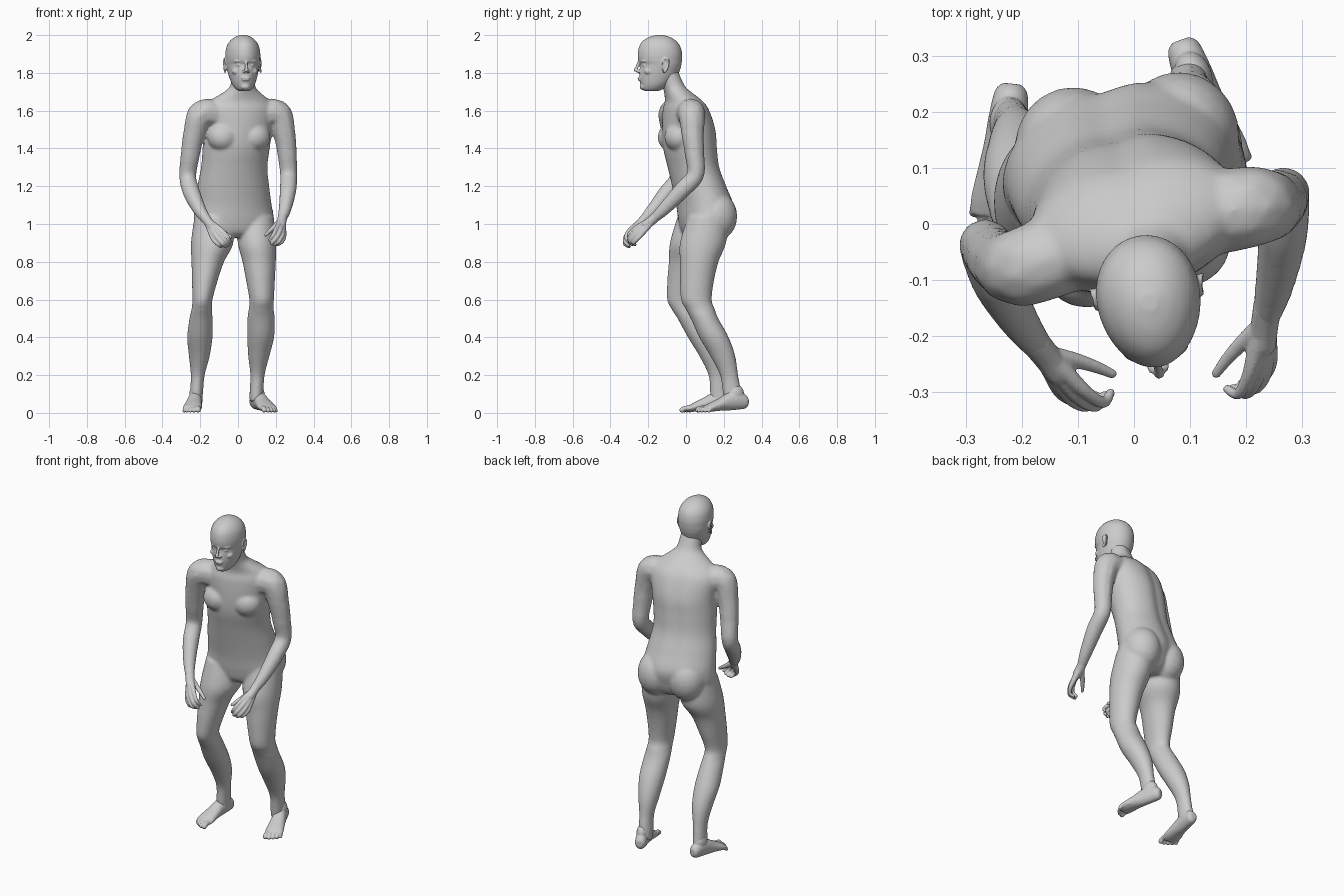
import bpy, bmesh, math
from mathutils import Vector, Matrix

skin = bpy.data.materials.new("plain_grey")
skin.diffuse_color = (0.6, 0.6, 0.6, 1)


def spline(rows, steps):
    """Smoothly interpolate rows of numbers (Catmull-Rom)."""
    p = [rows[0]] + list(rows) + [rows[-1]]
    out = []
    for i in range(1, len(p) - 2):
        for k in range(steps):
            t = k / steps
            out.append([0.5 * (2 * b + (c - a) * t + (2 * a - 5 * b + 4 * c - d) * t * t
                               + (3 * b - a - 3 * c + d) * t ** 3)
                        for a, b, c, d in zip(*p[i - 1:i + 3])])
    return out + [list(rows[-1])]


def loft(bm, rows, yaw=0, taper=0, groove=0, mat=Matrix(), n=40):
    """Stack of ellipses; each row is x, y, z, half width, half depth."""
    rings, cy, sy = [], math.cos(yaw), math.sin(yaw)
    for x, y, z, a, b in spline(rows, 6):
        ring = []
        for i in range(n):
            c, s = math.cos(math.tau * i / n), math.sin(math.tau * i / n)
            u = a * c * (1 + taper * s)
            v = b * s * (1 - (groove * math.exp(-(c / 0.2) ** 2) if s > 0 else 0))
            ring.append(bm.verts.new(mat @ Vector((x + u * cy - v * sy, y + u * sy + v * cy, z))))
        rings.append(ring)
    for r, q in zip(rings, rings[1:]):
        for i in range(n):
            j = (i + 1) % n
            bm.faces.new((r[i], r[j], q[j], q[i]))
    bm.faces.new(rings[0][::-1])
    bm.faces.new(rings[-1])


def ball(bm, pos, size, yaw=0):
    m = Matrix.Translation(pos) @ Matrix.Rotation(yaw, 4, 'Z') @ Matrix.Diagonal((*size, 1))
    bmesh.ops.create_icosphere(bm, subdivisions=3, radius=1, matrix=m)


def chain(bm, pts, steps=8):
    """Round limb through rows of x, y, z, radius."""
    for x, y, z, r in spline(pts, steps):
        bmesh.ops.create_icosphere(bm, subdivisions=2, radius=r, matrix=Matrix.Translation((x, y, z)))


def finish(bm, name, voxel, smooth, mat=Matrix()):
    """Fuse the overlapping pieces into one smooth skin."""
    bmesh.ops.transform(bm, matrix=mat, verts=bm.verts)
    bmesh.ops.recalc_face_normals(bm, faces=bm.faces)
    me = bpy.data.meshes.new(name)
    bm.to_mesh(me)
    bm.free()
    ob = bpy.data.objects.new(name, me)
    bpy.context.collection.objects.link(ob)
    rm = ob.modifiers.new("fuse", 'REMESH')
    rm.mode, rm.voxel_size, rm.use_smooth_shade = 'VOXEL', voxel, True
    sm = ob.modifiers.new("soften", 'SMOOTH')
    sm.factor, sm.iterations = 0.5, smooth
    bpy.context.view_layer.update()
    dg = bpy.context.evaluated_depsgraph_get()
    mesh = bpy.data.meshes.new_from_object(ob.evaluated_get(dg))
    ob.modifiers.clear()
    ob.data = mesh
    mesh.name = name
    mesh.materials.clear()
    mesh.materials.append(skin)
    for f in mesh.polygons:
        f.use_smooth = True
        f.material_index = 0
    return ob


# ---- body: torso, neck, legs and arms
TWIST = math.radians(14)
bm = bmesh.new()
loft(bm, [(-.02, .09, .93, .12, .08), (-.022, .095, .96, .19, .115), (-.022, .10, 1.02, .215, .135),
          (-.026, .10, 1.1, .207, .148), (-.025, .07, 1.2, .193, .14), (-.02, .04, 1.3, .178, .134),
          (-.01, .022, 1.4, .18, .14), (0, .015, 1.5, .185, .138), (.005, .0, 1.6, .195, .118),
          (.01, -.012, 1.65, .165, .095), (.02, -.045, 1.7, .095, .07),
          (.025, -.068, 1.735, .066, .06), (.027, -.105, 1.82, .06, .06)],
     yaw=TWIST, groove=.08)
ball(bm, (-.078, -.075, 1.46), (.085, .074, .078), TWIST)      # chest
ball(bm, (.088, -.04, 1.46), (.085, .074, .078), TWIST)
ball(bm, (-.105, .13, 1.04), (.108, .115, .13), TWIST)         # buttocks
ball(bm, (.083, .16, 1.04), (.105, .112, .13), TWIST)
loft(bm, [(-.13, .065, 1.04, .1, .11), (-.137, .045, .9, .112, .13), (-.16, .015, .8, .086, .106),
          (-.176, -.005, .7, .068, .094), (-.188, -.02, .6, .053, .08), (-.192, .0, .55, .054, .077),
          (-.196, .03, .5, .061, .075), (-.202, .085, .4, .067, .075), (-.205, .135, .3, .055, .064),
          (-.213, .167, .2, .037, .048), (-.22, .178, .1, .034, .05), (-.22, .182, .06, .032, .05)])
loft(bm, [(.09, .12, 1.04, .1, .11), (.1, .09, .9, .101, .122), (.112, .07, .8, .088, .102),
          (.119, .058, .7, .076, .09), (.125, .055, .6, .065, .081), (.123, .075, .55, .066, .077),
          (.122, .098, .5, .072, .073), (.12, .148, .4, .071, .078), (.11, .195, .3, .056, .066),
          (.103, .228, .2, .038, .048), (.097, .245, .1, .036, .05), (.095, .25, .06, .033, .05)])
chain(bm, [(-.09, -.035, 1.575, .08), (-.192, -.075, 1.583, .073), (-.232, -.07, 1.48, .06),
           (-.252, -.055, 1.37, .053), (-.266, -.04, 1.25, .047), (-.243, -.105, 1.16, .046),
           (-.203, -.175, 1.075, .036), (-.165, -.225, 1.02, .026)], 12)
chain(bm, [(.10, .015, 1.575, .08), (.208, .03, 1.583, .074), (.245, .035, 1.48, .061),
           (.26, .045, 1.37, .053), (.268, .05, 1.26, .047), (.265, -.02, 1.18, .046),
           (.25, -.11, 1.085, .036), (.235, -.167, 1.03, .026)], 12)
finish(bm, "body", .008, 8)

# ---- head, turned slightly to one side
bm = bmesh.new()
prof = [(1.703, -.218, -.15, .026), (1.715, -.233, -.12, .043), (1.74, -.242, -.085, .06),
        (1.78, -.248, -.048, .074), (1.82, -.246, -.03, .084), (1.845, -.243, -.024, .089),
        (1.865, -.253, -.021, .091), (1.9, -.256, -.02, .092), (1.94, -.248, -.03, .085),
        (1.97, -.228, -.053, .067), (1.99, -.195, -.085, .042), (2.001, -.155, -.125, .014)]
loft(bm, [(0, (f + k) / 2, z, w, (k - f) / 2) for z, f, k, w in prof], taper=.08)
chain(bm, [(0, -.249, 1.86, .008), (0, -.257, 1.84, .008), (0, -.268, 1.815, .010)])       # nose
for z, y, w in ((1.773, -.247, .024), (1.763, -.246, .021)):                               # lips
    ball(bm, (0, y, z), (w, .010, .0055))
ball(bm, (0, -.226, 1.727), (.026, .02, .018))                                             # chin
for s in (-1, 1):
    ball(bm, (s * .011, -.255, 1.808), (.009, .012, .008))                                 # nostril
    ball(bm, (s * .033, -.224, 1.842), (.015, .014, .010))                                 # eye
    ball(bm, (s * .034, -.229, 1.862), (.028, .015, .007), s * .35)                        # brow
    ball(bm, (s * .045, -.205, 1.808), (.024, .024, .02), s * .5)                          # cheek
    rim = [(-.016, 1.85), (-.008, 1.873), (.01, 1.874), (.018, 1.855), (.013, 1.83),
           (.002, 1.81), (-.009, 1.803), (-.012, 1.818)]
    chain(bm, [(s * (.095 + .25 * max(u, 0)), -.122 + u, z, .0045) for u, z in rim])       # ear rim
    ball(bm, (s * .091, -.122, 1.838), (.006, .014, .03))
pivot = Matrix.Translation((.027, -.14, 0))
finish(bm, "head", .004, 3,
       pivot @ Matrix.Rotation(math.radians(8), 4, 'Z') @ Matrix.Translation((0, .14, 0)))

# ---- hands, curled; drawn relative to the wrist, then placed and mirrored
fingers = [[(.08, -.075, -.055), (.11, -.093, -.088), (.123, -.076, -.115)],
           [(.066, -.085, -.072), (.097, -.1, -.108), (.113, -.08, -.133)],
           [(.05, -.085, -.088), (.08, -.1, -.122), (.096, -.08, -.14)],
           [(.034, -.075, -.1), (.06, -.09, -.128), (.076, -.075, -.14)]]
for name, place in (
        ("right_hand", Matrix.Translation((-.165, -.225, 1.02))),
        ("left_hand", Matrix.Translation((.235, -.167, 1.03))
         @ Matrix.Rotation(math.radians(30), 4, 'Z') @ Matrix.Diagonal((-1, 1, 1, 1)))):
    bm = bmesh.new()
    chain(bm, [(-.012, .015, .018, .027), (.01, -.012, -.012, .026), (.028, -.036, -.035, .026)])
    for k, mid, tip in fingers:
        half = [c * .5 for c in k]
        chain(bm, [(0, 0, 0, .018), (*half, .017), (*k, .0125), (*mid, .0105), (*tip, .0085)])
    chain(bm, [(.012, -.008, -.012, .018), (.06, -.018, -.045, .0145),
               (.098, -.03, -.07, .0115), (.126, -.042, -.088, .009)])                     # thumb
    finish(bm, name, .004, 2, place)

# ---- feet; lofted along the sole from heel to toes
for name, heel, aim, inner in (("right_foot", (-.217, .25), (-.25, -.04), 1),
                               ("left_foot", (.083, .328), (.175, .07), -1)):
    d = Vector((aim[0] - heel[0], aim[1] - heel[1], 0)).normalized()
    side = Vector((-d.y, d.x, 0))                     # points to +x
    m = Matrix((side, (0, 0, 1), d)).transposed().to_4x4()
    m.translation = (heel[0], heel[1], 0)
    bm = bmesh.new()
    loft(bm, [(0, .06, 0, .016, .018), (0, .06, .015, .029, .036), (0, .067, .06, .035, .05),
              (0, .06, .11, .038, .047), (0, .045, .16, .044, .034), (0, .03, .21, .05, .024),
              (0, .021, .24, .047, .016)])
    ball(bm, (0, .1, .068), (.033, .05, .045))        # ankle
    toes = [(.035, .283, .014), (.014, .281, .0105), (-.006, .272, .010),
            (-.024, .26, .0095), (-.04, .245, .009)]
    for u, length, r in toes:
        chain(bm, [(inner * u * .85, .028, length - .07, r), (inner * u, .024, length - .03, r),
                   (inner * u * 1.05, r + .001, length - r, r)])
    finish(bm, name, .004, 2, m)
